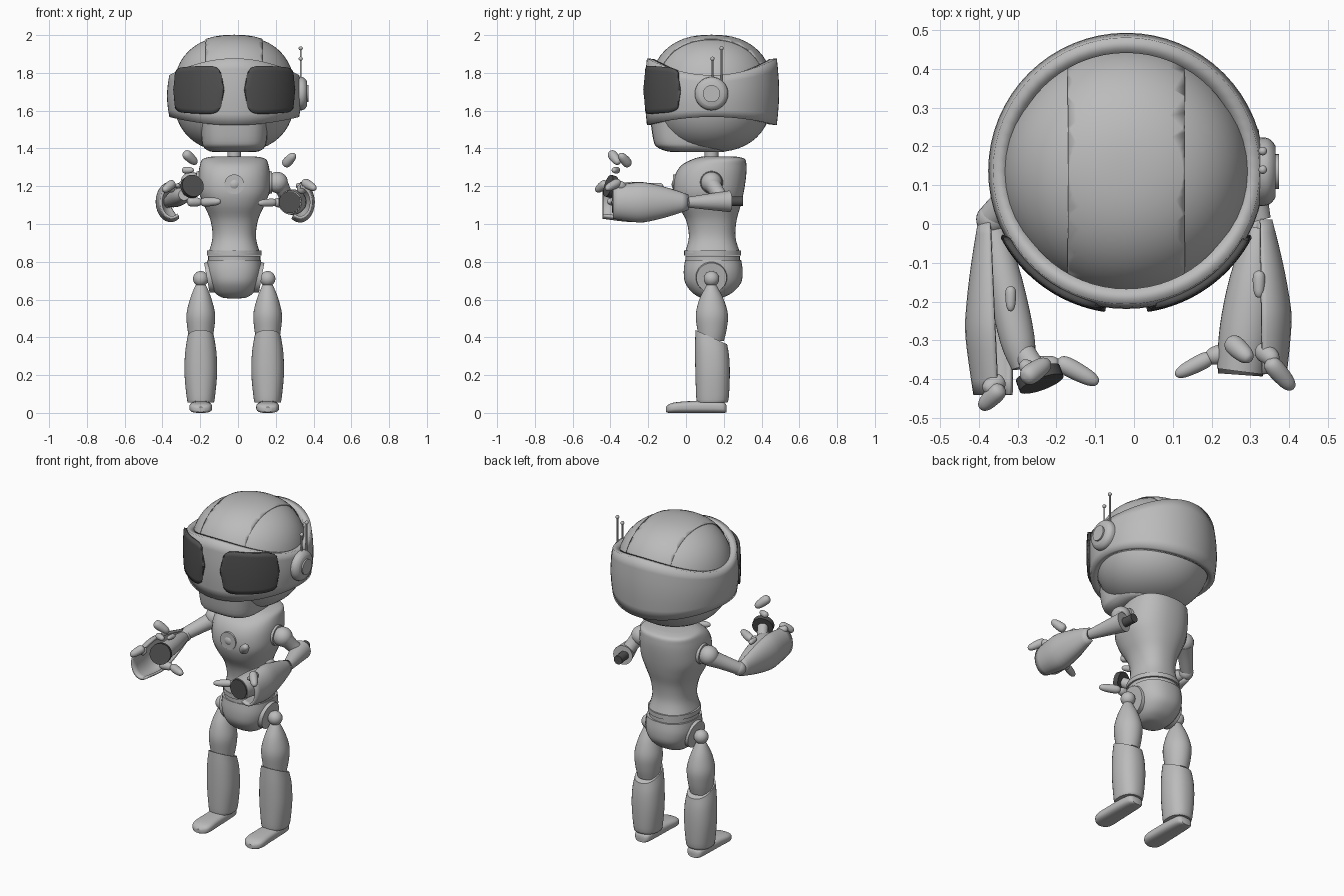
import bpy
import bmesh
from math import sin, cos, pi, radians
from mathutils import Vector, Matrix

if "Cube" in bpy.data.objects:
    bpy.data.objects.remove(bpy.data.objects["Cube"])


def make_material(name, grey):
    mat = bpy.data.materials.new(name)
    mat.use_nodes = True
    mat.diffuse_color = (grey, grey, grey, 1)
    mat.node_tree.nodes["Principled BSDF"].inputs["Base Color"].default_value = (grey, grey, grey, 1)
    return mat


SHELL = make_material("light grey shell", 0.5)
DARK = make_material("dark grey lens", 0.08)
MID_X, MID_Y = -0.02, 0.135
IDENTITY = Matrix.Identity(4)


def finish(name, bm, material, thickness=0):
    """Turn a bmesh into a smooth, optionally thickened object."""
    bmesh.ops.recalc_face_normals(bm, faces=bm.faces)
    mesh = bpy.data.meshes.new(name)
    bm.to_mesh(mesh)
    bm.free()
    mesh.materials.append(material)
    obj = bpy.data.objects.new(name, mesh)
    bpy.context.collection.objects.link(obj)
    if thickness:
        solid = obj.modifiers.new("thickness", "SOLIDIFY")
        solid.thickness = thickness
        solid.offset = 0
    bpy.ops.object.select_all(action="DESELECT")
    obj.select_set(True)
    bpy.context.view_layer.objects.active = obj
    bpy.ops.object.shade_smooth_by_angle(angle=radians(38))
    return obj


def surface(name, point, nu, nv, material, closed=False, caps=False, thickness=0):
    """Grid surface from point(u, v), u running around and v along."""
    bm = bmesh.new()
    cols = nu if closed else nu + 1
    rows = [[bm.verts.new(point(i / nu, j / nv)) for i in range(cols)] for j in range(nv + 1)]
    for low, high in zip(rows, rows[1:]):
        for i in range(nu):
            k = (i + 1) % cols
            bm.faces.new((low[i], low[k], high[k], high[i]))
    if caps:
        bm.faces.new(rows[0][::-1])
        bm.faces.new(rows[-1])
    return finish(name, bm, material, thickness)


def blend(rows, v):
    """Smooth interpolation through profile rows."""
    s = v * (len(rows) - 1)
    i = min(int(s), len(rows) - 2)
    f = s - i
    a, b, c, d = (rows[max(0, min(len(rows) - 1, i + k))] for k in (-1, 0, 1, 2))
    return [q + f * (r - p + f * (2 * p - 5 * q + 4 * r - t + f * (3 * (q - r) + t - p))) / 2
            for p, q, r, t in zip(a, b, c, d)]


def loft(name, rows, material=SHELL, x=0, matrix=IDENTITY, power=2.0, bend=None):
    """Rows are (height, half width, back limit, front limit) of rounded sections."""
    def point(u, v):
        z, hx, y0, y1 = blend(rows, v)
        c, s = cos(2 * pi * u), sin(2 * pi * u)
        k = (abs(c) ** power + abs(s) ** power) ** (-1 / power)
        p = Vector((x + hx * c * k, (y0 + y1) / 2 + (y1 - y0) / 2 * s * k, z))
        return matrix @ (bend(p) if bend else p)
    steps = 1 if len(rows) == 2 else 4
    return surface(name, point, 32, steps * (len(rows) - 1), material, True, True)


def axis_matrix(start, end):
    direction = Vector(end) - Vector(start)
    return Matrix.Translation(start) @ direction.to_track_quat("Z", "Y").to_matrix().to_4x4(), direction.length


def limb(name, start, end, radii, material=SHELL):
    """Round limb through (fraction, radius) pairs."""
    matrix, length = axis_matrix(start, end)
    return loft(name, [(t * length, r, -r, r) for t, r in radii], material, matrix=matrix)


def rod(name, start, end, r, material=SHELL, tip=None):
    return limb(name, start, end, [(0, r), (1, r if tip is None else tip)], material)


def finger(name, start, end, r):
    return limb(name, start, end, [(0, r * .1), (.08, r * .75), (.3, r), (.75, r * .85), (.95, r * .5), (1, r * .1)])


def ball(name, center, r, material=SHELL):
    bm = bmesh.new()
    bmesh.ops.create_uvsphere(bm, u_segments=24, v_segments=14, radius=r,
                              matrix=Matrix.Translation(center))
    return finish(name, bm, material)


def helmet_mesh(grow):
    """Slightly squared ellipsoid used for the helmet and its crest."""
    bm = bmesh.new()
    bmesh.ops.create_uvsphere(bm, u_segments=48, v_segments=28, radius=1)
    p = 2.35
    for v in bm.verts:
        r = (v.co.x ** 2 + v.co.y ** 2) ** .5
        n = v.co / (r ** p + abs(v.co.z) ** p) ** (1 / p)
        v.co = Vector((MID_X + n.x * .322 * grow, MID_Y + n.y * .322 * grow, 1.688 + n.z * .308 * grow))
    return bm


# Helmet with a raised crest panel
finish("helmet", helmet_mesh(1), SHELL)
crest = helmet_mesh(1.013)
for side in (-1, 1):
    bmesh.ops.bisect_plane(crest, geom=crest.verts[:] + crest.edges[:] + crest.faces[:],
                           plane_co=(MID_X + side * .15, 0, 0), plane_no=(side, 0, 0), clear_outer=True)
bmesh.ops.bisect_plane(crest, geom=crest.verts[:] + crest.edges[:] + crest.faces[:],
                       plane_co=(0, 0, 1.75), plane_no=(0, 0, -1), clear_outer=True)
finish("helmet_crest", crest, SHELL, .004)
loft("chin_guard", [(1.56, .18, -.19, .2), (1.44, .172, -.172, .2), (1.405, .16, -.15, .2),
                    (1.385, .13, -.1, .2), (1.38, .08, -.05, .2)], x=MID_X, power=3.2)


# Visor band, tall at front and back and narrow at the sides
def band_point(u, v):
    a = 2 * pi * u
    f = cos(a) ** 2
    low, high = 1.57 - .045 * f, 1.785 + .09 * f
    r = .324 + .012 * sin(pi * v)
    return MID_X + r * sin(a), MID_Y + .002 - r * cos(a), low + (high - low) * v


surface("visor_band", band_point, 64, 6, SHELL, closed=True, thickness=.04)

# Goggle lenses lying on the band
for side, label in ((1, "left"), (-1, "right")):
    def lens_point(u, v):
        w = 2 * u - 1
        h = .132 * (1 - .12 * u) * max(0, 1 - abs(w) ** 5) ** .2
        t = 2 * v - 1
        a = side * radians(11 + 51 * u - 2 * (1 - u) * (1 - t * t))
        r = .353 + .005 * (1 - t * t)
        return MID_X + r * sin(a), MID_Y - r * cos(a), 1.71 + h * t
    surface(label + "_lens", lens_point, 28, 10, DARK, thickness=.016)

# Ear pod and antennas, on the left only
EAR_Z = 1.69
limb("ear_pod", (.295, MID_Y, EAR_Z), (.365, MID_Y, EAR_Z), [(0, .088), (.6, .088), (.85, .08), (1, .066)])
rod("ear_button", (.36, MID_Y, EAR_Z), (.374, MID_Y, EAR_Z), .045)
for y, top in ((.14, 1.875), (.188, 1.93)):
    rod("antenna", (.332, y, 1.74), (.332, y, top), .005)
    ball("antenna_tip", (.332, y, top), .011)

# Neck, torso, belt and pelvis
rod("neck", (MID_X, MID_Y, 1.33), (MID_X, MID_Y, 1.42), .036)
loft("torso", [(.85, .135, -.005, .285), (.93, .115, .015, .262), (1.02, .126, 0, .268),
               (1.1, .16, -.045, .29), (1.17, .187, -.066, .306), (1.25, .19, -.06, .318),
               (1.31, .182, -.025, .32), (1.345, .165, .04, .31), (1.358, .11, .09, .26)],
     x=MID_X, power=2.4)
for low, size in ((.805, .138), (.834, .145)):
    loft("belt_ring", [(low, size, MID_Y - size, MID_Y + size + .012),
                       (low + .026, size, MID_Y - size, MID_Y + size + .012)], x=MID_X)
loft("pelvis", [(.81, .142, -.005, .292), (.75, .146, -.012, .3), (.69, .132, -.005, .292),
                (.64, .105, .03, .25), (.613, .07, .07, .2), (.606, .03, .1, .17)], x=MID_X, power=2.4)
rod("chest_ring", (MID_X, -.03, 1.21), (MID_X, -.069, 1.21), .052)
ball("chest_lamp", (MID_X, -.033, 1.21), .043)


# Legs
def slant(p):
    """Tilt the knee rim so that it is higher in front."""
    return p + Vector((0, 0, -.45 * (p.y - MID_Y) * max(0, p.z - .26) / .14))


for side, label in ((1, "left"), (-1, "right")):
    x = MID_X + side * .177
    rod(label + "_hip_plate", (MID_X + side * .09, MID_Y, .725), (MID_X + side * .145, MID_Y, .715), .088, tip=.08)
    ball(label + "_hip_ball", (x, MID_Y, .71), .041)
    loft(label + "_thigh", [(.38, .06, .07, .2), (.44, .07, .06, .215), (.52, .076, .052, .222),
                            (.6, .058, .07, .2), (.66, .035, .1, .17), (.685, .022, .115, .155)], x=x)
    loft(label + "_shin", [(.055, .066, .062, .21), (.07, .073, .055, .225), (.2, .086, .05, .232),
                           (.32, .083, .048, .228), (.4, .07, .05, .218)], x=x, power=2.3, bend=slant)
    rod(label + "_ankle", (x, MID_Y, .03), (x, MID_Y, .09), .045)
    matrix, length = axis_matrix((x, .215, 0), (x, -.107, 0))
    loft(label + "_foot", [(0, .03, .002, .04), (.02, .048, 0, .058), (.1, .055, 0, .064),
                           (.2, .058, 0, .062), (.27, .06, 0, .056), (.305, .048, 0, .046),
                           (length, .02, .005, .03)], matrix=matrix, power=3)

# Shoulders and upper arms
for side, label in ((1, "left"), (-1, "right")):
    rod(label + "_shoulder_socket", (MID_X + side * .14, MID_Y, 1.22), (MID_X + side * .2, MID_Y, 1.22), .068, tip=.058)
    ball(label + "_shoulder_ball", (MID_X + side * .228, MID_Y, 1.22), .056)
limb("left_upper_arm", (.22, MID_Y, 1.215), (.27, .2, 1.12), [(0, .045), (.5, .038), (1, .04)])
rod("left_elbow_core", (.262, .19, 1.12), (.25, .3, 1.12), .026, DARK)
rod("left_elbow_sleeve", (.266, .23, 1.12), (.325, .01, 1.115), .057, tip=.028)
limb("right_upper_arm", (-.25, MID_Y, 1.21), (-.365, .02, 1.13), [(0, .05), (.4, .042), (1, .036)])
ball("right_elbow_ball", (-.367, .012, 1.125), .04)


# Forearm guards, open towards the inside
def forearm_guard(label, side, back, front):
    back, front = Vector(back), Vector(front)

    def point(u, v):
        a = radians(-125 + 215 * u)
        r = .03 + .052 * min(1, 1.6 * v) - .012 * v * v + .012 * sin(pi * v)
        c = back.lerp(front, v)
        return c + Vector((side * r * .82 * cos(a), 0, r * 1.15 * sin(a)))
    surface(label + "_forearm_guard", point, 20, 12, SHELL, thickness=.014)


forearm_guard("left", 1, (.325, .01, 1.115), (.33, -.385, 1.115))
forearm_guard("right", -1, (-.37, .01, 1.12), (-.35, -.44, 1.115))

# Inner barrels with dark palm discs
limb("left_barrel", (.322, -.01, 1.118), (.275, -.38, 1.115), [(0, .03), (.35, .058), (.7, .068), (1, .062)])
rod("left_palm_disc", (.275, -.375, 1.115), (.274, -.389, 1.115), .058, DARK)
limb("right_barrel", (-.365, 0, 1.12), (-.285, -.37, 1.155), [(0, .03), (.4, .045), (.8, .045), (1, .03)])
rod("right_palm_disc", (-.248, -.385, 1.195), (-.238, -.412, 1.203), .06, DARK)
rod("right_palm_mount", (-.285, -.33, 1.16), (-.248, -.388, 1.195), .03)

# Thumbs, loose fingertips and knuckles
for name, start, end, r in (
        ("left_thumb_base", (.25, -.33, 1.11), (.185, -.345, 1.115), .026),
        ("left_thumb_tip", (.205, -.34, 1.115), (.107, -.39, 1.11), .021),
        ("left_index_tip", (.245, -.3, 1.31), (.3, -.35, 1.37), .026),
        ("left_outer_base", (.325, -.32, 1.17), (.365, -.355, 1.22), .026),
        ("left_outer_tip", (.345, -.35, 1.225), (.41, -.425, 1.185), .024),
        ("left_guard_knob", (.322, -.12, 1.2), (.322, -.19, 1.205), .016),
        ("right_thumb_base", (-.27, -.37, 1.12), (-.19, -.36, 1.115), .026),
        ("right_thumb_tip", (-.2, -.352, 1.115), (-.092, -.41, 1.12), .024),
        ("right_index_tip", (-.285, -.4, 1.38), (-.22, -.355, 1.32), .026),
        ("right_index_base", (-.295, -.36, 1.285), (-.235, -.385, 1.285), .018),
        ("right_outer_base", (-.34, -.4, 1.18), (-.385, -.43, 1.21), .024),
        ("right_outer_tip", (-.34, -.42, 1.22), (-.395, -.475, 1.175), .024),
        ("right_guard_knob", (-.318, -.16, 1.2), (-.318, -.225, 1.205), .014)):
    finger(name, start, end, r)
